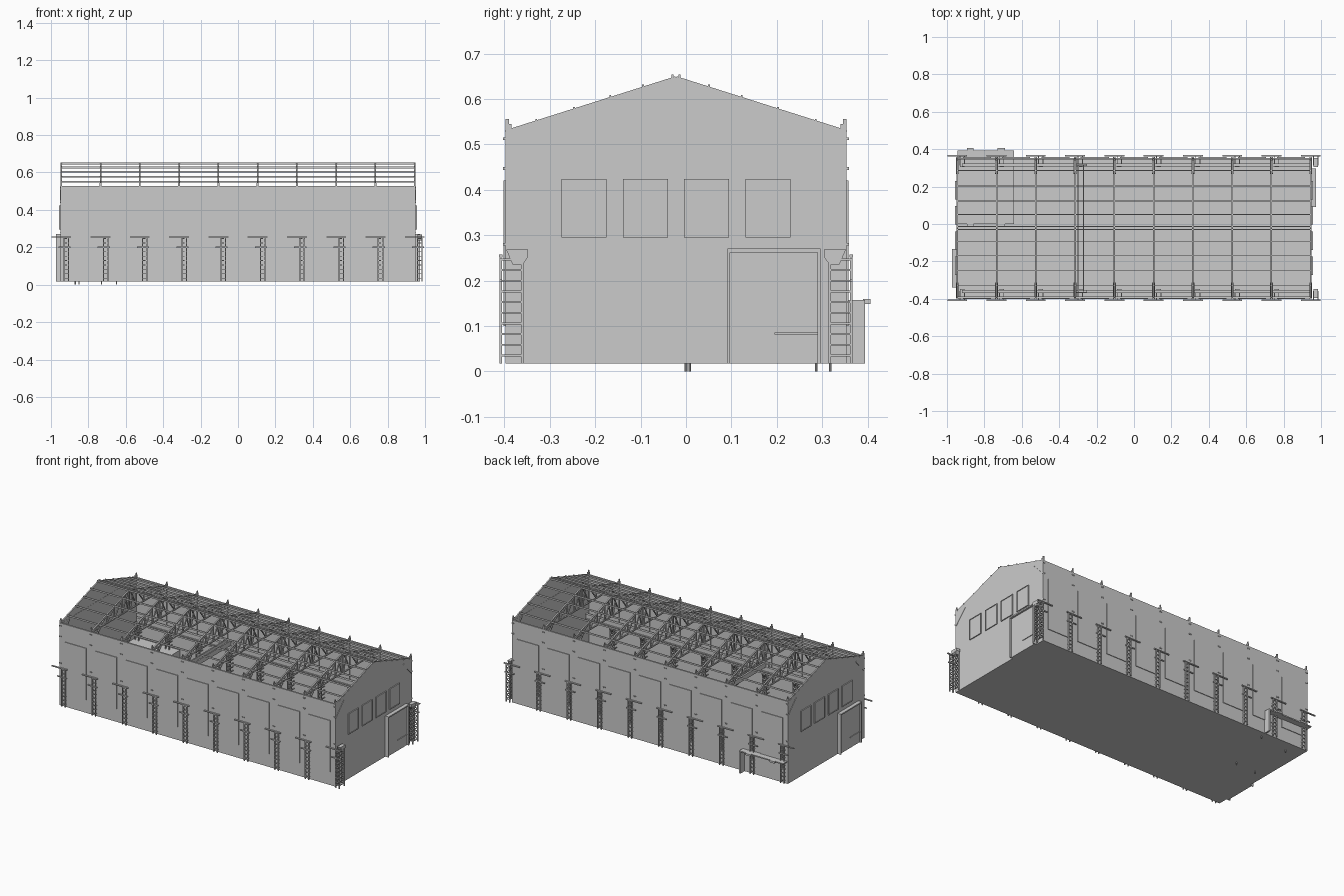
import bpy, bmesh, math
from mathutils import Vector, Matrix

if "Cube" in bpy.data.objects:
    bpy.data.objects.remove(bpy.data.objects["Cube"])

CY = -0.022            # ridge line / centre of the hall in y
HALF = 0.376           # half width of the hall
Z0, EAVE, RIDGE = 0.017, 0.527, 0.65
XE = 0.95              # half length of the hall
FRAMES = [-0.945 + 0.21 * i for i in range(10)]


def box(bm, x0, x1, y0, y1, z0, z1):
    m = Matrix.Translation(((x0 + x1) / 2, (y0 + y1) / 2, (z0 + z1) / 2))
    m = m @ Matrix.Diagonal((abs(x1 - x0), abs(y1 - y0), abs(z1 - z0), 1))
    bmesh.ops.create_cube(bm, size=1, matrix=m)


def beam(bm, p, q, w=0.006, h=0.006):
    p, q = Vector(p), Vector(q)
    d = q - p
    m = Matrix.Translation((p + q) / 2) @ d.to_track_quat('Z', 'Y').to_matrix().to_4x4()
    bmesh.ops.create_cube(bm, size=1, matrix=m @ Matrix.Diagonal((w, h, d.length, 1)))


def prism_x(bm, pts, x0, x1):
    f = bm.faces.new([bm.verts.new((x0, y, z)) for y, z in pts])
    r = bmesh.ops.extrude_face_region(bm, geom=[f])
    vs = [v for v in r['geom'] if isinstance(v, bmesh.types.BMVert)]
    bmesh.ops.translate(bm, verts=vs, vec=(x1 - x0, 0, 0))


def finish(bm, name):
    bmesh.ops.recalc_face_normals(bm, faces=bm.faces)
    me = bpy.data.meshes.new(name)
    bm.to_mesh(me)
    bm.free()
    ob = bpy.data.objects.new(name, me)
    bpy.context.collection.objects.link(ob)
    return ob


def roof_z(d):
    return RIDGE - abs(d) * (RIDGE - EAVE) / HALF


# Floor slab
bm = bmesh.new()
box(bm, -XE, XE, CY - HALF, CY + HALF, Z0, Z0 + 0.006)
finish(bm, "floor")

# Long side walls with shallow window panels in each bay
walls, panels = bmesh.new(), bmesh.new()
for s in (-1, 1):
    yo = CY + s * HALF
    box(walls, -XE, XE, yo - s * 0.008, yo, Z0, 0.525)
    for a in FRAMES[:-1]:
        box(panels, a + 0.03, a + 0.18, yo - s * 0.004, yo + s * 0.004, 0.1, 0.42)
finish(walls, "side_walls")
finish(panels, "side_window_panels")

# Gable walls, gable windows and sliding doors (one end turned half round)
gable, glass, door = bmesh.new(), bmesh.new(), bmesh.new()
for s in (-1, 1):
    y = lambda d: CY + s * d
    prism_x(gable, [(y(-HALF), Z0), (y(HALF), Z0), (y(HALF), EAVE - 0.003),
                    (CY, RIDGE - 0.003), (y(-HALF), EAVE - 0.003)], s * (XE - 0.008), s * XE)
    for i in range(4):
        c = -0.2025 + i * 0.135
        a, b = c - 0.0475, c + 0.0475
        box(glass, s * (XE - 0.002), s * (XE + 0.003), y(a), y(b), 0.297, 0.422)
        for u in (a, b):
            box(glass, s * XE, s * (XE + 0.006), y(u - 0.002), y(u + 0.002), 0.295, 0.424)
        for z in (0.297, 0.422):
            box(glass, s * XE, s * (XE + 0.006), y(a), y(b), z - 0.002, z + 0.002)
    d0, d1 = 0.117, 0.314
    box(door, s * XE, s * (XE + 0.012), y(d0), y(d1), Z0, 0.262)
    box(door, s * XE, s * (XE + 0.023), y(d0 - 0.004), y(d0 + 0.002), Z0, 0.27)
    box(door, s * XE, s * (XE + 0.023), y(d1 - 0.002), y(d1 + 0.004), Z0, 0.27)
    box(door, s * XE, s * (XE + 0.023), y(d0), y(d1), 0.262, 0.27)
    box(door, s * XE, s * (XE + 0.016), y(0.217), y(d1), 0.081, 0.085)
finish(gable, "gable_walls")
finish(glass, "gable_windows")
finish(door, "sliding_doors")

# Roof trusses
bm = bmesh.new()
nodes = [0.012, 0.072, 0.145, 0.22, 0.295, HALF - 0.006]
for x in FRAMES:
    zb = 0.525
    box(bm, x - 0.004, x + 0.004, CY - HALF, CY + HALF, zb - 0.004, zb + 0.003)
    box(bm, x - 0.004, x + 0.004, CY - 0.005, CY + 0.005, zb, RIDGE - 0.004)
    for s in (-1, 1):
        y = lambda d: CY + s * d
        beam(bm, (x, CY, RIDGE - 0.004), (x, y(HALF), EAVE), 0.008, 0.008)
        beam(bm, (x, y(0.01), zb), (x, y(0.04), roof_z(0.04) - 0.004))
        for a, b in zip(nodes, nodes[1:]):
            if b < 0.36:
                beam(bm, (x, y(b), zb), (x, y(b), roof_z(b) - 0.004))
            beam(bm, (x, y(a), roof_z(a) - 0.006), (x, y(b), zb))
        # Knee brace between wall post and bottom chord
        for o in (-0.005, 0.005):
            beam(bm, (x + o, y(HALF - 0.004), 0.44), (x + o, y(0.293), 0.523), 0.005, 0.008)
finish(bm, "roof_trusses")

# Purlins and ridge bars
bm = bmesh.new()
for s in (-1, 1):
    for d in (0.008, 0.073, 0.145, 0.225, 0.308):
        z = roof_z(d)
        box(bm, -XE, XE, CY + s * d - 0.002, CY + s * d + 0.002, z - 0.004, z + 0.006)
    box(bm, -XE, XE, CY + s * (HALF - 0.01), CY + s * HALF, EAVE - 0.004, EAVE + 0.002)
finish(bm, "purlins")

# Wall posts, rising slightly above the eaves
posts, bolts = bmesh.new(), bmesh.new()
for x in FRAMES:
    for s in (-1, 1):
        yo = CY + s * HALF
        box(posts, x - 0.005, x + 0.005, yo - s * 0.014, yo - s * 0.001, 0.27, 0.545)
        box(posts, x - 0.003, x + 0.003, yo - s * 0.008, yo, 0.52, 0.556)
        for z in (0.28, 0.447, 0.512):
            for o in (-0.005, 0.005):
                box(bolts, x + o - 0.002, x + o + 0.002, yo, yo + s * 0.005, z - 0.003, z + 0.003)
finish(posts, "wall_posts")
finish(bolts, "wall_bolts")

# Lattice crane columns with rungs, head bracket and outrigger bars
col, bars = bmesh.new(), bmesh.new()
for f in FRAMES:
    x = f + 0.027
    for s in (-1, 1):
        outer, inner = CY + s * 0.386, CY + s * 0.338
        for o in (-0.012, 0.012):
            for yy in (outer, inner):
                box(col, x + o - 0.003, x + o + 0.003, yy - 0.003, yy + 0.003, Z0, 0.25)
        for i in range(10):
            z = 0.035 + i * 0.0235
            for yy in (outer, inner):
                box(col, x - 0.012, x + 0.012, yy - 0.002, yy + 0.002, z - 0.002, z + 0.002)
            for o in (-0.012, 0.012):
                box(col, x + o - 0.002, x + o + 0.002, outer, inner, z - 0.002, z + 0.002)
        prism_x(col, [(CY + s * 0.36, 0.235), (inner, 0.235), (CY + s * 0.326, 0.252),
                      (CY + s * 0.326, 0.268), (CY + s * 0.374, 0.268)], x - 0.012, x + 0.012)
        box(bars, f - 0.053, f + 0.053, outer - 0.004, outer + 0.004, 0.251, 0.257)
        box(bars, f - 0.015, f + 0.05, outer - 0.003, outer + 0.003, 0.197, 0.203)
finish(col, "lattice_columns")
finish(bars, "outrigger_bars")

# Crane runway beams and travelling bridge
bm = bmesh.new()
for s in (-1, 1):
    yc = CY + s * 0.338
    for z0, z1, w in ((0.268, 0.272, 0.008), (0.272, 0.296, 0.002), (0.296, 0.3, 0.008)):
        box(bm, -0.92, 0.94, yc - w, yc + w, z0, z1)
for x in (-0.298, -0.27):
    box(bm, x - 0.004, x + 0.004, CY - 0.338, CY + 0.338, 0.3, 0.33)
for s in (-1, 1):
    box(bm, -0.32, -0.25, CY + s * 0.338 - 0.006, CY + s * 0.338 + 0.006, 0.3, 0.32)
finish(bm, "overhead_crane")

# Low corner room whose roof edge and end wall pass through the rear wall
bm = bmesh.new()
box(bm, -0.945, -0.642, 0.0, 0.394, 0.15, 0.157)
box(bm, -0.652, -0.642, 0.0, 0.394, Z0, 0.15)
box(bm, -0.942, -0.642, 0.0, 0.008, Z0, 0.15)
for x0, x1 in ((-0.893, -0.858), (-0.73, -0.69)):
    box(bm, x0, x1, 0.39, 0.406, 0.148, 0.159)
    box(bm, x0, x1, -0.012, 0.0, 0.148, 0.159)
finish(bm, "corner_room")

# Drain pipes below the floor
bm = bmesh.new()
for x, y in ((-0.87, 0.0), (-0.73, 0.008), (-0.85, 0.287), (-0.65, 0.318)):
    bmesh.ops.create_cone(bm, cap_ends=True, segments=10, radius1=0.003, radius2=0.003, depth=0.022,
                          matrix=Matrix.Translation((x, y, 0.011)))
finish(bm, "drain_pipes")
